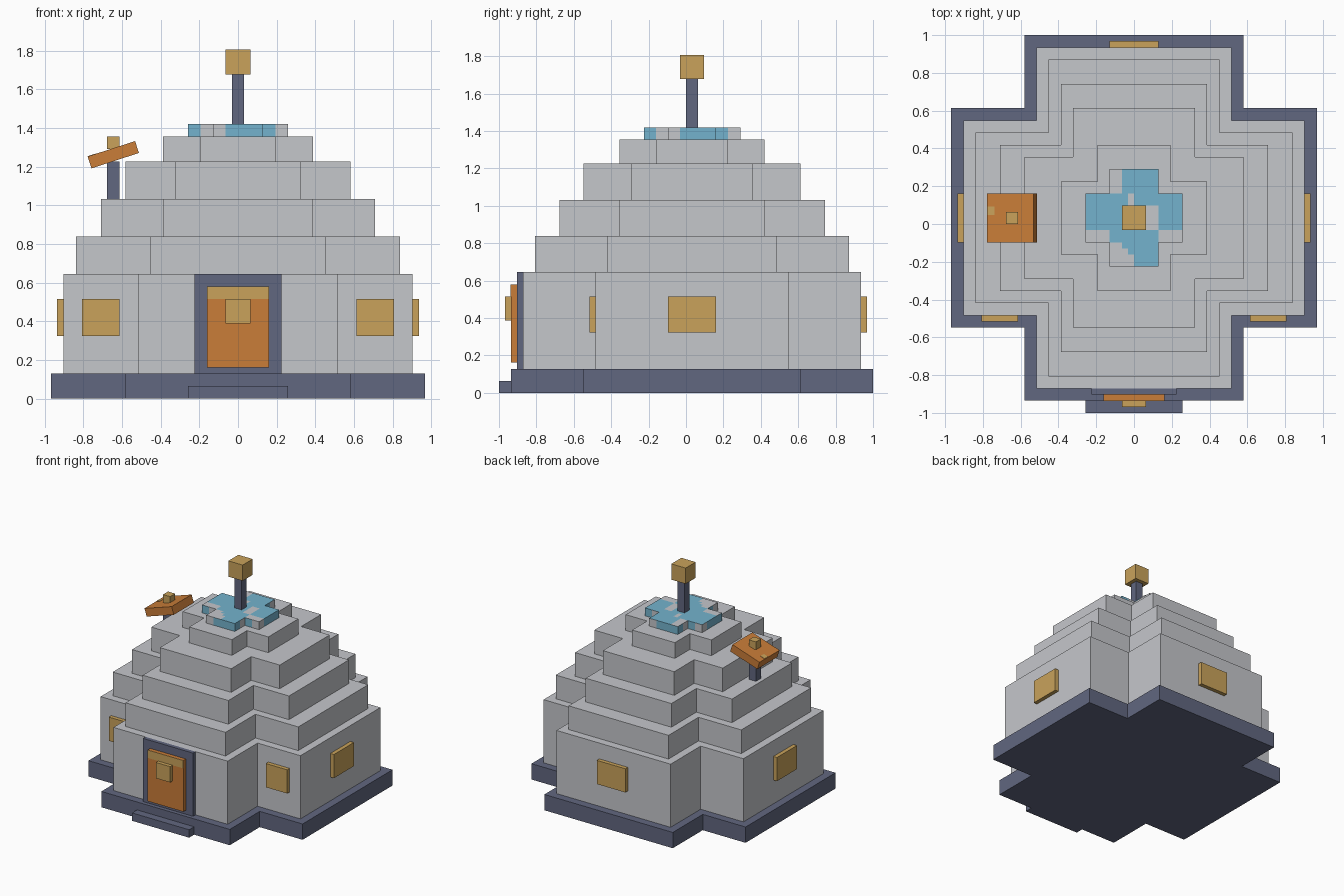
import bpy, bmesh, math
from mathutils import Matrix, Vector

cube = bpy.data.objects.get("Cube")
if cube:
    bpy.data.objects.remove(cube, do_unlink=True)

U = 2 / 31        # building module
CY = U / 2        # centre of the cross plan in y


def material(name, rgb):
    m = bpy.data.materials.new(name)
    m.use_nodes = True
    m.diffuse_color = (*rgb, 1)
    m.node_tree.nodes["Principled BSDF"].inputs["Base Color"].default_value = (*rgb, 1)
    return m


GREY = material("pale_grey", (0.56, 0.57, 0.6))
SLATE = material("slate_blue", (0.12, 0.135, 0.215))
ORANGE = material("orange", (0.585, 0.205, 0.04))
GOLD = material("gold", (0.585, 0.365, 0.105))
BLUE = material("sky_blue", (0.175, 0.45, 0.61))


def finish(name, bm, *mats):
    bmesh.ops.recalc_face_normals(bm, faces=bm.faces)
    mesh = bpy.data.meshes.new(name)
    bm.to_mesh(mesh)
    bm.free()
    for m in mats:
        mesh.materials.append(m)
    obj = bpy.data.objects.new(name, mesh)
    bpy.context.scene.collection.objects.link(obj)
    return obj


def box(name, mat, centre, size, tilt=None):
    """Box in modules, measured from the plan centre on the ground."""
    bm = bmesh.new()
    bmesh.ops.create_cube(bm, size=1)
    local = Matrix.Translation(Vector(centre) * U) @ Matrix.Diagonal((*(s * U for s in size), 1))
    bm.transform(Matrix.Translation((0, CY, 0)) @ (tilt or Matrix()) @ local)
    return finish(name, bm, mat)


def cross(name, mat, reach, arm, z0, z1):
    """Plus-shaped prism: arms reach out to reach, each 2 * arm wide."""
    quarter = [(reach, -arm), (reach, arm), (arm, arm)]
    bm = bmesh.new()
    verts = []
    for k in range(4):
        turn = Matrix.Rotation(k * math.pi / 2, 3, 'Z')
        for x, y in quarter:
            p = turn @ Vector((x, y, 0)) * U
            verts.append(bm.verts.new((p.x, p.y + CY, z0 * U)))
    base = bm.faces.new(verts)
    top = bmesh.ops.extrude_face_region(bm, geom=[base], use_keep_orig=True)["geom"]
    moved = [g for g in top if isinstance(g, bmesh.types.BMVert)]
    bmesh.ops.translate(bm, verts=moved, vec=(0, 0, (z1 - z0) * U))
    return finish(name, bm, mat)


# Plinth and stepped tiers
cross("plinth", SLATE, 15, 9, 0, 2)
tiers = [(14, 8, 2, 10), (13, 7, 10, 13), (11, 6, 13, 16), (9, 5, 16, 19), (6, 3, 19, 21)]
for i, tier in enumerate(tiers, 1):
    cross(f"tier_{i}", GREY, *tier)

# Patchy cap: b is blue, g is grey, a dot is outside the cross
arm_top = "....ggbbbbbb...."
cap_rows = [arm_top] * 4 + ["bbbbbbbgbbbbbbbb"] * 2 + ["bbbbbbbbbbggbbbb"] * 4 + [
    "ggggbbbbbbbbgggg",
    "ggggbbbbbbbbgggg",
    "....ggbbbbbb....",
    "....gggbbbbb....",
    "....ggggbbbb....",
    "....ggggbbbb....",
]
side_pattern = "bbggggbbbbbbbbgg"
H = U / 2
bm = bmesh.new()
bmesh.ops.create_grid(bm, x_segments=16, y_segments=16, size=4 * U)


def cell(v):
    return min(15, max(0, int((v + 4 * U) / H)))


def top_code(face):
    c = face.calc_center_median()
    return cap_rows[15 - cell(c.y)][cell(c.x)]


outside = [f for f in bm.faces if top_code(f) == "."]
bmesh.ops.delete(bm, geom=outside, context='FACES')
up = bmesh.ops.extrude_face_region(bm, geom=list(bm.faces), use_keep_orig=True)["geom"]
bmesh.ops.translate(bm, verts=[g for g in up if isinstance(g, bmesh.types.BMVert)], vec=(0, 0, U))
bmesh.ops.recalc_face_normals(bm, faces=bm.faces)
for f in bm.faces:
    n = f.normal
    if abs(n.z) > 0.5:
        code = top_code(f)
    else:
        along = f.calc_center_median().dot(Vector((-n.y, n.x, 0)))
        code = side_pattern[cell(along)]
    f.material_index = 1 if code == "b" else 0
bm.transform(Matrix.Translation((0, CY, 21 * U)))
finish("cap", bm, GREY, BLUE)

# Mast with lamp
box("mast", SLATE, (0, 0, 24), (1, 1, 4))
box("mast_lamp", GOLD, (0, 0, 27), (2, 2, 2))

# Doorway and step
box("door_step", SLATE, (0, -15.5, 0.5), (8, 1, 1))
box("door_frame", SLATE, (0, -14.25, 6), (7, 0.5, 8))
box("door", ORANGE, (0, -14.75, 5.75), (5, 0.5, 6.5))
box("door_band", GOLD, (0, -15.01, 8.5), (5, 0.04, 1))
box("door_window", GOLD, (0, -15.25, 7), (2, 0.5, 2))

# Windows
for side, s in (("left", 1), ("right", -1)):
    box(f"{side}_front_window", GOLD, (s * 11, -8.25, 6.5), (3, 0.5, 3))
    box(f"{side}_window", GOLD, (s * 14.25, 0, 6.5), (0.5, 4, 3))
box("back_window", GOLD, (0, 14.25, 6.5), (4, 0.5, 3))

# Tilted dish on a post
box("dish_post", SLATE, (-10, 0, 17.5), (1, 1, 3))
tilt = Matrix.Translation((-10 * U, 0, 19.55 * U)) @ Matrix.Rotation(math.radians(-18), 4, 'Y')
box("dish", ORANGE, (0, 0, 0), (4, 4, 1), tilt)
box("dish_patch", GOLD, (-1.65, 0.6, 0.51), (0.6, 0.7, 0.04), tilt)
box("dish_lamp", GOLD, (-10, 0, 20.5), (1, 1, 1))
